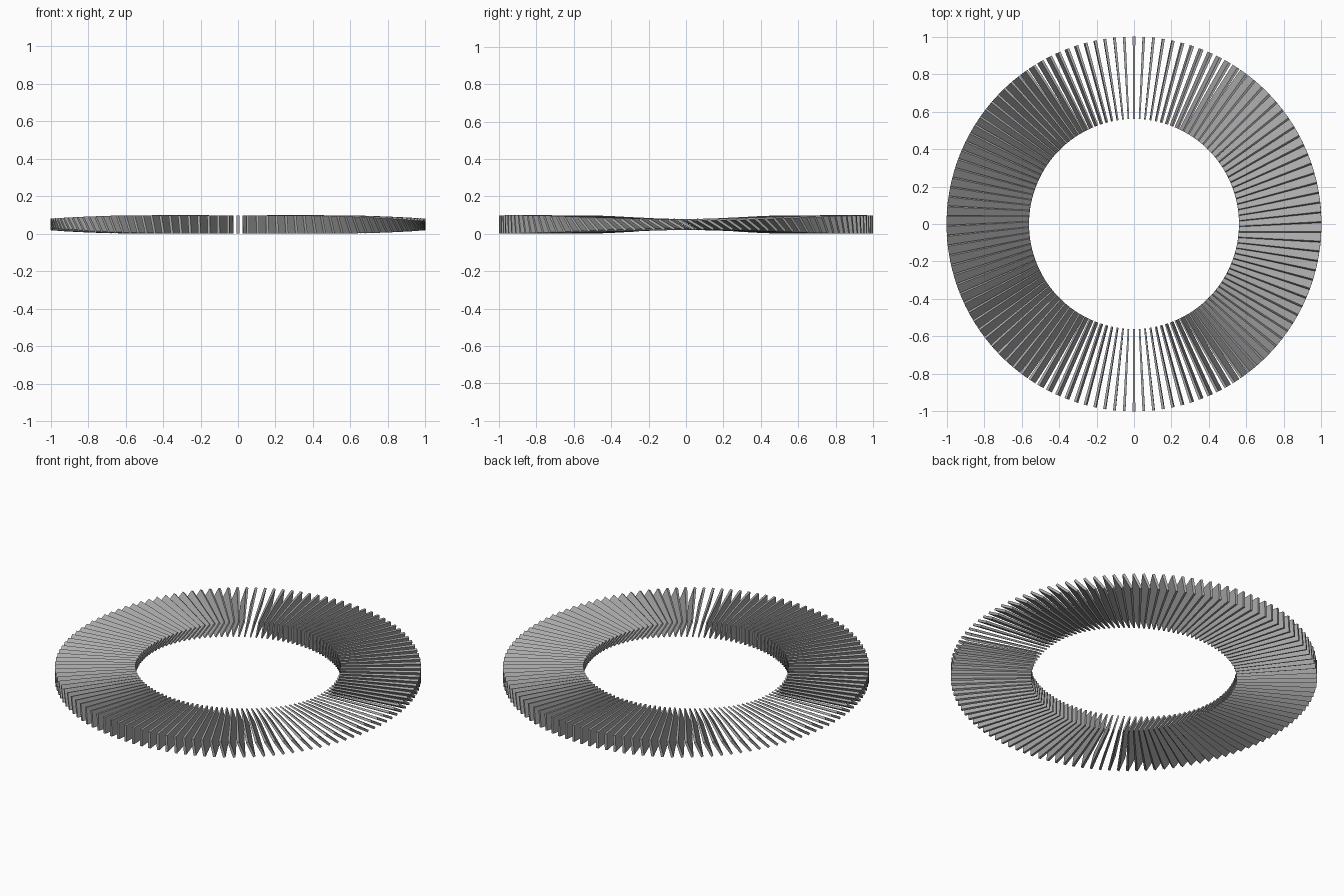
import bpy, bmesh, math
from mathutils import Vector

if "Cube" in bpy.data.objects:
    bpy.data.objects.remove(bpy.data.objects["Cube"])

COUNT = 120                 # blades around the ring
R_IN, R_OUT = 0.56, 1.0     # radial reach of a blade
HALF_H = 0.049              # half blade width
Z_MID = 0.054
MAX_TILT = math.radians(60)

mat = bpy.data.materials.new("mid_grey")
mat.diffuse_color = (0.40, 0.40, 0.40, 1)
mat.use_nodes = True
mat.node_tree.nodes["Principled BSDF"].inputs["Base Color"].default_value = mat.diffuse_color


def add_blade(bm, angle):
    """Thin plate along the radius, leaning most at the left and right of the ring."""
    radial = Vector((math.cos(angle), math.sin(angle), 0))
    tangent = Vector((-math.sin(angle), math.cos(angle), 0))
    up = Vector((0, 0, 1))
    tilt = -MAX_TILT * math.cos(angle) ** 2
    width = up * math.cos(tilt) + tangent * math.sin(tilt)
    normal = tangent * math.cos(tilt) - up * math.sin(tilt)
    rings = []
    for r, half_t in ((R_IN, 0.004), (R_OUT, 0.007)):
        rings.append([bm.verts.new(radial * r + up * Z_MID
                                   + width * HALF_H * a + normal * half_t * b)
                      for a, b in ((-1, -1), (1, -1), (1, 1), (-1, 1))])
    inner, outer = rings
    bm.faces.new(inner)
    bm.faces.new(outer[::-1])
    for i in range(4):
        j = (i + 1) % 4
        bm.faces.new((inner[i], outer[i], outer[j], inner[j]))


# Ring of blades
bm = bmesh.new()
for i in range(COUNT):
    add_blade(bm, 2 * math.pi * i / COUNT)
bmesh.ops.recalc_face_normals(bm, faces=bm.faces)
mesh = bpy.data.meshes.new("blade_ring")
bm.to_mesh(mesh)
bm.free()
low = min(v.co.z for v in mesh.vertices)
for v in mesh.vertices:
    v.co.z -= low
mesh.materials.append(mat)
ring = bpy.data.objects.new("blade_ring", mesh)
bpy.context.collection.objects.link(ring)
